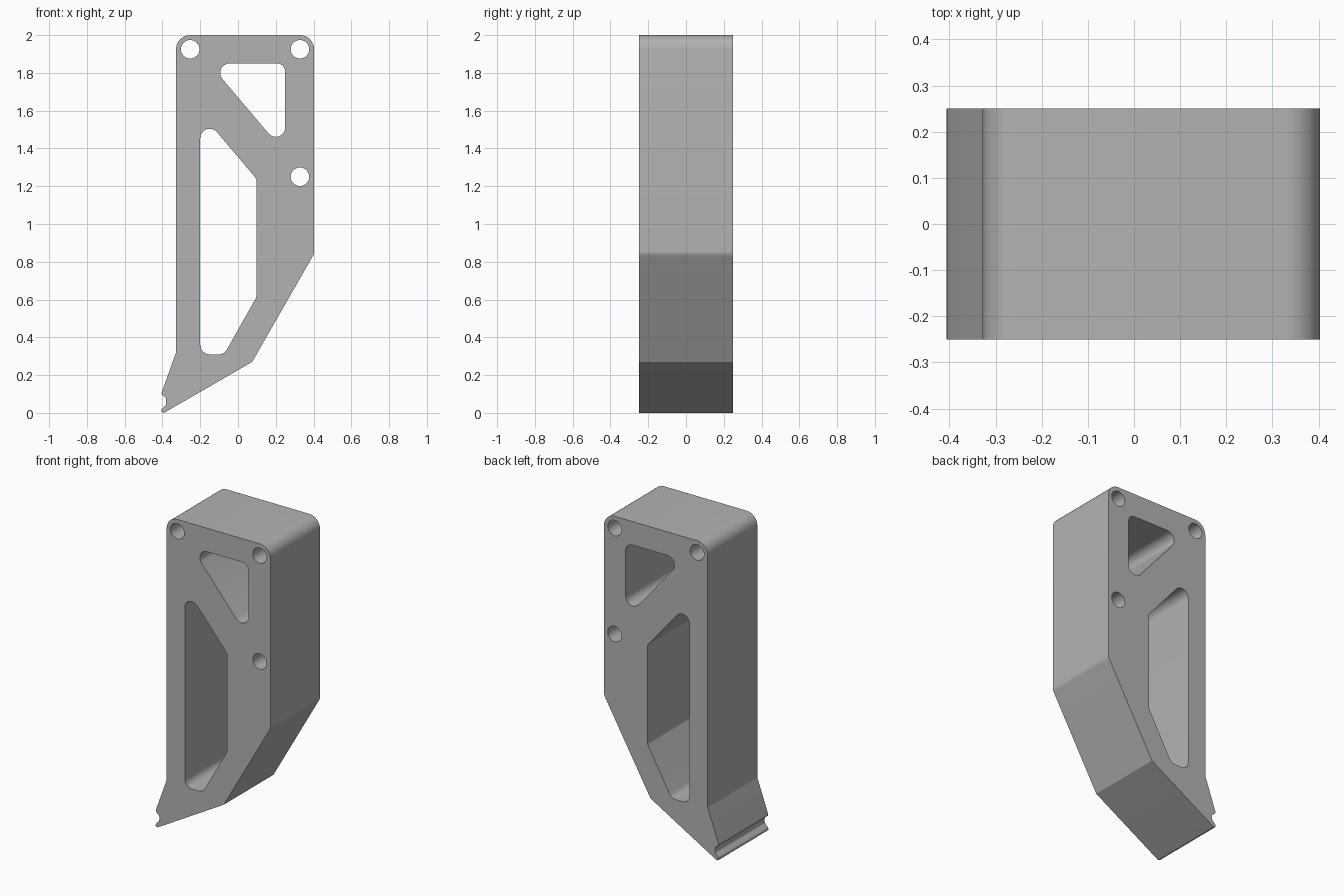
import bpy
import math
from mathutils import Vector

cube = bpy.data.objects.get("Cube")
if cube:
    bpy.data.objects.remove(cube, do_unlink=True)

HALF_DEPTH = 0.25


def rounded(corners, steps=8):
    """Polygon from (x, z, radius) corners, each corner filleted by an arc."""
    points = []
    for i, (x, z, r) in enumerate(corners):
        p = Vector((x, z))
        a = (Vector(corners[i - 1][:2]) - p).normalized()
        b = (Vector(corners[(i + 1) % len(corners)][:2]) - p).normalized()
        if r == 0:
            points.append(p)
            continue
        half = a.angle(b) / 2
        centre = p + (a + b).normalized() * (r / math.sin(half))
        start = p + a * (r / math.tan(half)) - centre
        end = p + b * (r / math.tan(half)) - centre
        sweep = math.pi - 2 * half
        for k in range(steps + 1):
            t = k / steps
            arc = start * math.sin((1 - t) * sweep) + end * math.sin(t * sweep)
            points.append(centre + arc / math.sin(sweep))
    return points


def circle(x, z, r, sides=32):
    return [Vector((x + r * math.cos(2 * math.pi * k / sides),
                    z + r * math.sin(2 * math.pi * k / sides))) for k in range(sides)]


# Outer silhouette, ending in a notched toe
outline = rounded([
    (-0.328, 2.0, 0.075), (0.403, 2.0, 0.075), (0.403, 0.842, 0.05),
    (0.075, 0.27, 0), (-0.392, 0.0, 0.004), (-0.407, 0.006, 0.004),
    (-0.403, 0.022, 0.006), (-0.38, 0.045, 0.015), (-0.38, 0.078, 0.015),
    (-0.407, 0.1, 0.012), (-0.328, 0.32, 0.02)])

# Lightening windows
upper_window = rounded([(-0.152, 1.85, 0.05), (0.25, 1.85, 0.045), (0.25, 1.375, 0.05)])
lower_window = rounded([
    (-0.2, 1.591, 0.05), (0.097, 1.24, 0.03), (0.097, 0.612, 0.03),
    (-0.073, 0.31, 0.05), (-0.2, 0.31, 0.05)])

# Bolt holes
bolt_holes = [circle(x, z, 0.049) for x, z in ((-0.253, 1.925), (0.328, 1.925), (0.328, 1.25))]

# Filled profile extruded through the depth
curve = bpy.data.curves.new("bracket_profile", "CURVE")
curve.dimensions = "2D"
curve.fill_mode = "BOTH"
curve.extrude = HALF_DEPTH
for loop in [outline, upper_window, lower_window] + bolt_holes:
    spline = curve.splines.new("POLY")
    spline.points.add(len(loop) - 1)
    for point, co in zip(spline.points, loop):
        point.co = (co.x, co.y, 0, 1)
    spline.use_cyclic_u = True

bracket = bpy.data.objects.new("bracket_body", curve)
bpy.context.collection.objects.link(bracket)
bracket.rotation_euler.x = math.pi / 2
bpy.ops.object.select_all(action="DESELECT")
bracket.select_set(True)
bpy.context.view_layer.objects.active = bracket
bpy.ops.object.convert(target="MESH")
bracket = bpy.context.view_layer.objects.active
bpy.ops.object.transform_apply(location=False, rotation=True, scale=False)

# Weld the caps to the walls and shade the fillets smooth
bpy.ops.object.mode_set(mode="EDIT")
bpy.ops.mesh.select_all(action="SELECT")
bpy.ops.mesh.remove_doubles(threshold=0.0002)
bpy.ops.mesh.normals_make_consistent(inside=False)
bpy.ops.object.mode_set(mode="OBJECT")
bpy.ops.object.shade_smooth_by_angle(angle=math.radians(28))

# Plain grey finish
grey = bpy.data.materials.new("plain_grey")
grey.use_nodes = True
colour = (0.45, 0.45, 0.45, 1)
grey.diffuse_color = colour
grey.node_tree.nodes["Principled BSDF"].inputs["Base Color"].default_value = colour
bracket.data.materials.clear()
bracket.data.materials.append(grey)
